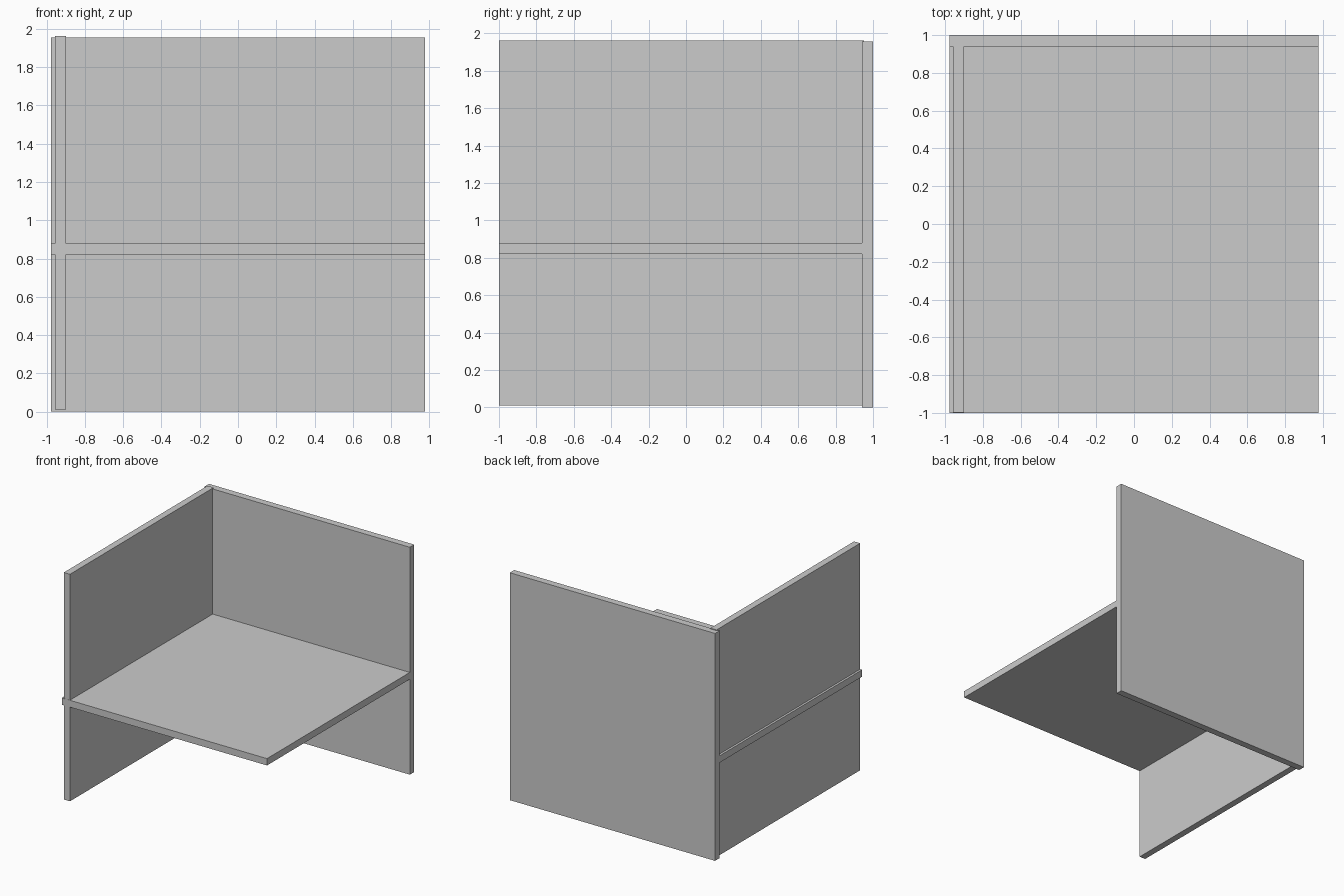
import bpy

if "Cube" in bpy.data.objects:
    bpy.data.objects.remove(bpy.data.objects["Cube"])


def panel(name, x, y, z):
    """Box spanning the given (min, max) ranges."""
    spans = (x, y, z)
    bpy.ops.mesh.primitive_cube_add(size=1, location=[(a + b) / 2 for a, b in spans])
    obj = bpy.context.object
    obj.name = name
    obj.scale = [b - a for a, b in spans]
    bpy.ops.object.transform_apply(location=False, rotation=False, scale=True)
    return obj


# Upright back board
panel("back_panel", (-0.976, 0.976), (0.94, 1.0), (0.0, 1.955))

# Upright left board, slightly inset from the edge and let into the back
panel("side_panel", (-0.957, -0.899), (-0.999, 0.952), (0.01, 1.962))

# Horizontal shelf passing through the side board
panel("shelf", (-0.976, 0.976), (-1.0, 0.945), (0.82, 0.879))
